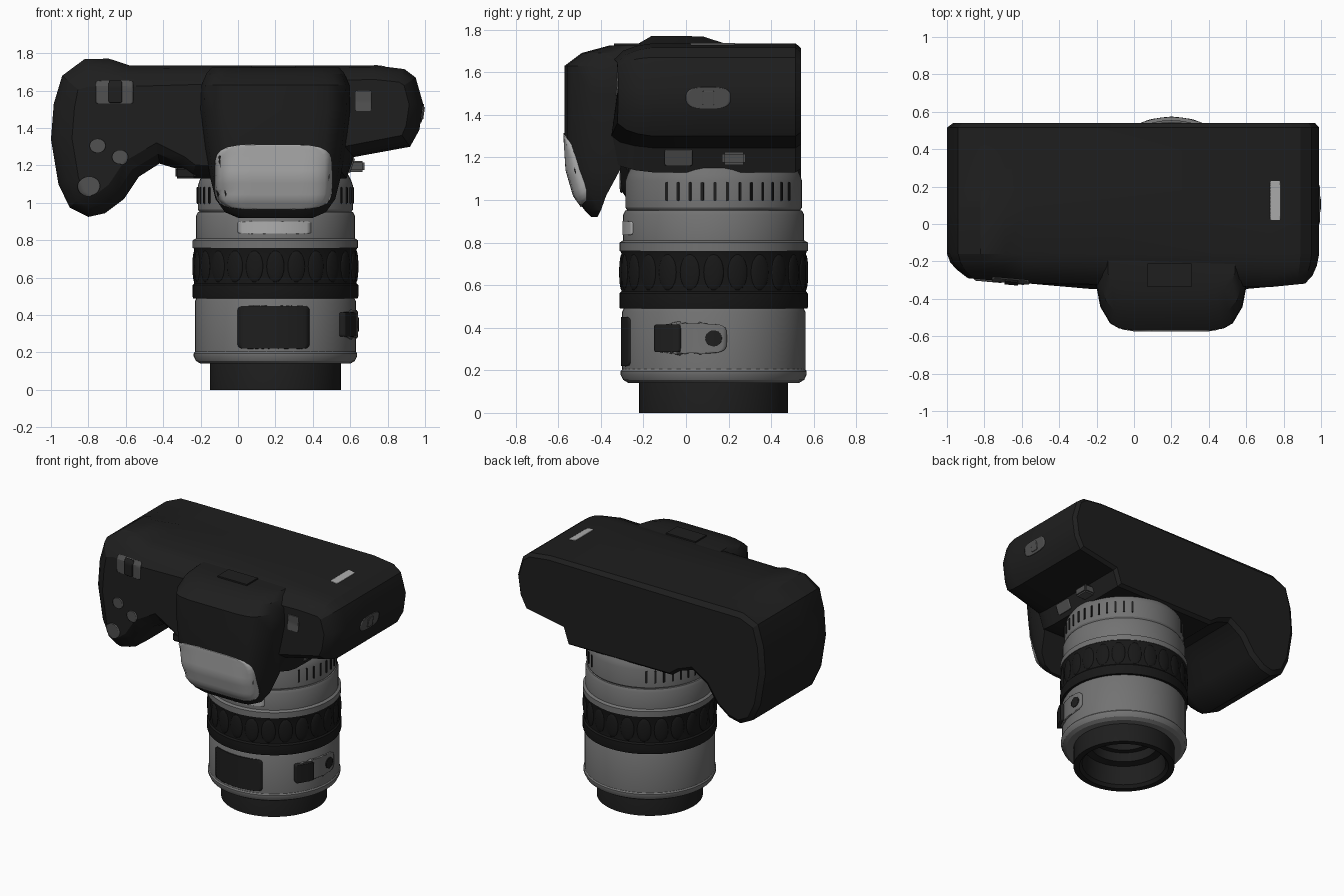
import bpy, bmesh, math
from mathutils import Vector
from mathutils.bvhtree import BVHTree

if "Cube" in bpy.data.objects:
    bpy.data.objects.remove(bpy.data.objects["Cube"])


def material(name, value):
    m = bpy.data.materials.new(name)
    m.use_nodes = True
    colour = (value, value, value, 1)
    m.diffuse_color = colour
    bsdf = m.node_tree.nodes["Principled BSDF"]
    bsdf.inputs["Base Color"].default_value = colour
    bsdf.inputs["Roughness"].default_value = 0.6
    return m


DARK = material("black_plastic", 0.013)
RUBBER = material("black_rubber", 0.009)
BUTTON = material("button_grey", 0.08)
METAL = material("barrel_grey", 0.17)
PALE = material("pale_grey", 0.42)
LENS_X, LENS_Y = 0.2, 0.13


def finish(name, bm, mat, angle=30):
    bmesh.ops.recalc_face_normals(bm, faces=bm.faces)
    mesh = bpy.data.meshes.new(name)
    bm.to_mesh(mesh)
    bm.free()
    ob = bpy.data.objects.new(name, mesh)
    bpy.context.collection.objects.link(ob)
    mesh.materials.append(mat)
    bpy.ops.object.select_all(action='DESELECT')
    ob.select_set(True)
    bpy.context.view_layer.objects.active = ob
    bpy.ops.object.shade_smooth_by_angle(angle=math.radians(angle))
    return ob


def loft(name, rings, mat, caps=True, closed=False, angle=30):
    bm = bmesh.new()
    loops = [[bm.verts.new(p) for p in ring] for ring in rings]
    n = len(loops[0])
    pairs = list(zip(loops, loops[1:])) + ([(loops[-1], loops[0])] if closed else [])
    for a, b in pairs:
        for i in range(n):
            j = (i + 1) % n
            bm.faces.new((a[i], a[j], b[j], b[i]))
    if caps:
        bm.faces.new(loops[0])
        bm.faces.new(loops[-1])
    return finish(name, bm, mat, angle)


def lathe(name, profile, mat, segments=56):
    # Closed (radius, z) section turned about the lens axis
    rings = [[(LENS_X + r * math.cos(2 * math.pi * i / segments),
               LENS_Y + r * math.sin(2 * math.pi * i / segments), z)
              for i in range(segments)] for r, z in profile]
    return loft(name, rings, mat, caps=False, closed=True)


def box(name, centre, size, mat, bevel=0.01, turn=0):
    bm = bmesh.new()
    bmesh.ops.create_cube(bm, size=1)
    for v in bm.verts:
        v.co = Vector([c * s for c, s in zip(v.co, size)])
    bmesh.ops.bevel(bm, geom=bm.edges[:], offset=bevel, segments=2, affect='EDGES')
    ob = finish(name, bm, mat)
    ob.location = centre
    ob.rotation_euler.z = turn
    return ob


def inlay(name, target, view, centre, size, mat, lift=0.006, power=14, steps=16):
    # Rounded patch laid over the target's surface, seen along one axis
    place, ray = {"front": (lambda a, b: (a, -3, b), Vector((0, 1, 0))),
                  "side": (lambda a, b: (3, a, b), Vector((-1, 0, 0))),
                  "top": (lambda a, b: (a, b, 3), Vector((0, 0, -1)))}[view]
    src = bmesh.new()
    src.from_mesh(target.data)
    tree = BVHTree.FromBMesh(src)
    src.free()
    bm = bmesh.new()
    rows = []
    for j in range(steps + 1):
        v = 0.999 * math.sin(math.pi * (j / steps - 0.5))
        half = (1 - abs(v) ** power) ** (1 / power)
        row = []
        for i in range(steps + 1):
            u = half * (2 * i / steps - 1)
            start = Vector(place(centre[0] + u * size[0] / 2, centre[1] + v * size[1] / 2))
            hit = tree.ray_cast(start, ray)[0]
            row.append(bm.verts.new(hit) if hit else None)
        rows.append(row)
    for a, b in zip(rows, rows[1:]):
        for i in range(steps):
            quad = (a[i], a[i + 1], b[i + 1], b[i])
            if all(quad):
                bm.faces.new(quad)
    ob = finish(name, bm, mat)
    mod = ob.modifiers.new("thickness", 'SOLIDIFY')
    mod.thickness = lift * 2
    mod.offset = 0
    return ob


# Body: front outline with the grip, lofted from back to front
outline = [(-0.58, 1.735), (-0.69, 1.735), (-0.82, 1.733), (-0.94, 1.68), (-0.985, 1.53),
           (-1, 1.34), (-0.96, 1.1), (-0.9, 0.975), (-0.8, 0.925), (-0.71, 0.945),
           (-0.61, 1.02), (-0.53, 1.14), (-0.42, 1.21), (-0.32, 1.18), (-0.25, 1.13),
           (0.58, 1.13), (0.62, 1.245), (0.92, 1.3), (0.97, 1.39), (0.99, 1.53),
           (0.95, 1.67), (0.89, 1.715), (0.73, 1.735)]


def inset(points, amount):
    result = []
    for i, p in enumerate(points):
        p = Vector(p)
        d1 = (p - Vector(points[i - 1])).normalized()
        d2 = (Vector(points[(i + 1) % len(points)]) - p).normalized()
        n = Vector((-d1.y - d2.y, d1.x + d2.x)).normalized()
        result.append(p + n * amount * (1.5 if p.x < -0.4 else 1))
    return result


def front_depth(x):
    if x < -0.2:
        return -0.28 - 0.07 * (x + 1) / 0.8
    return -0.35 + 0.04 * max(0, x - 0.6) / 0.4


def body_ring(y, amount, swell, follow):
    ring = []
    for (ox, oz), p in zip(outline, inset(outline, amount)):
        lift = swell if ox < -0.6 and oz > 1.7 else 0
        ring.append((p.x, y + follow * (front_depth(p.x) + 0.35), p.y + lift))
    return ring


body = loft("camera_body", [body_ring(*r) for r in (
    (0.54, 0.022, 0, 0), (0.515, 0, 0, 0), (0.18, 0, 0, 0), (0.08, 0, 0.033, 0),
    (-0.16, 0, 0.036, 0), (-0.24, 0.012, 0.02, 0.5), (-0.31, 0.035, 0, 1),
    (-0.35, 0.075, 0, 1))], DARK, angle=25)

# Viewfinder hump with overhanging flash hood: height, half width, back, front
levels = [(0.92, 0.2, -0.415, -0.445), (0.95, 0.27, -0.4, -0.475), (1.02, 0.32, -0.375, -0.525),
          (1.14, 0.35, -0.31, -0.56), (1.3, 0.375, -0.25, -0.57), (1.5, 0.4, -0.25, -0.57),
          (1.63, 0.395, -0.25, -0.57), (1.69, 0.37, -0.22, -0.49), (1.725, 0.34, -0.18, -0.36)]


def hood_ring(z, w, back, front):
    side = min(back - 0.005, max(-0.34, front + 0.1))
    d = front - side
    half = [(w, back), (w, side), (0.95 * w, side + 0.45 * d),
            (0.82 * w, side + 0.83 * d), (0.7 * w, side + 0.95 * d), (0.5 * w, front)]
    pts = half + [(-x, y) for x, y in reversed(half)]
    return [(LENS_X + x, y, z) for x, y in pts]


hood = loft("viewfinder_hump", [hood_ring(*lv) for lv in levels], DARK)
inlay("flash_window", hood, "front", (0.19, 1.14), (0.62, 0.34), PALE, power=5)
frame = box("eyepiece_frame", (0.19, -0.275, 1.715), (0.26, 0.15, 0.04), DARK, 0.012)
inlay("eyepiece_glass", frame, "top", (0.19, -0.275), (0.15, 0.09), PALE, power=3)

# Lens barrel sections, from the open front end up to the mount
lathe("front_barrel", [(0.35, 0), (0.35, 0.2), (0.3, 0.34), (0.17, 0.3), (0.19, 0.24),
                       (0.23, 0.24), (0.23, 0.17), (0.28, 0.16), (0.29, 0.02), (0.31, 0)], DARK)
lathe("front_glass", [(0.24, 0.3), (0.2, 0.29), (0.1, 0.275), (0.002, 0.27), (0.002, 0.32),
                      (0.24, 0.32)], RUBBER)
barrel = lathe("zoom_barrel", [(0.33, 0.14), (0.4, 0.14), (0.425, 0.155), (0.437, 0.18),
                               (0.437, 0.195), (0.43, 0.205), (0.43, 0.475), (0.42, 0.495),
                               (0.33, 0.495)], METAL)
lathe("grip_ring", [(0.33, 0.49), (0.44, 0.49), (0.443, 0.5), (0.443, 0.56), (0.434, 0.57),
                    (0.434, 0.75), (0.44, 0.765), (0.33, 0.765)], RUBBER)
collar = lathe("scale_collar", [(0.33, 0.76), (0.442, 0.76), (0.442, 0.8), (0.425, 0.81),
                                (0.425, 0.93), (0.415, 0.95), (0.395, 0.955), (0.33, 0.955)], METAL)
lathe("mount_ring", [(0.33, 0.95), (0.405, 0.95), (0.415, 0.965), (0.415, 1.09),
                     (0.405, 1.12), (0.39, 1.15), (0.33, 1.15)], METAL)

# Oval pads around the rubber ring
for k in range(24):
    a = 2 * math.pi * k / 24
    bm = bmesh.new()
    bmesh.ops.create_uvsphere(bm, u_segments=16, v_segments=10, radius=1)
    for v in bm.verts:
        v.co = Vector((v.co.x * 0.012, v.co.y * 0.047, v.co.z * 0.085))
    pad = finish("grip_pad", bm, RUBBER)
    pad.location = (LENS_X + 0.432 * math.cos(a), LENS_Y + 0.432 * math.sin(a), 0.66)
    pad.rotation_euler.z = a

# Ribs in a group on each side of the mount ring
for side in (1, -1):
    for k in range(12):
        a = math.radians(-32 + 8.2 * k)
        box("mount_rib", (LENS_X + side * 0.413 * math.cos(a), LENS_Y + 0.413 * math.sin(a), 1.04),
            (0.016, 0.014, 0.09), DARK, 0.003, side * a)

# Lens plates and switch
inlay("name_plate", barrel, "front", (0.19, 0.335), (0.38, 0.23), DARK)
inlay("scale_window", collar, "front", (0.195, 0.868), (0.39, 0.065), PALE, 0.004)
inlay("switch_plate", barrel, "side", (0.03, 0.35), (0.32, 0.14), METAL, 0.012, 5)
inlay("switch_slider", barrel, "side", (-0.075, 0.35), (0.11, 0.13), DARK, 0.035)
inlay("switch_button", barrel, "side", (0.13, 0.35), (0.075, 0.075), DARK, 0.018, 2)

# Controls on the body
inlay("dial_plate", body, "front", (-0.66, 1.59), (0.2, 0.12), BUTTON, 0.006)
inlay("dial_wheel", body, "front", (-0.655, 1.59), (0.07, 0.11), DARK, 0.016)
inlay("sensor_window", body, "front", (0.67, 1.545), (0.085, 0.11), BUTTON)
for x, z, d in ((-0.75, 1.305, 0.085), (-0.63, 1.245, 0.085), (-0.795, 1.09, 0.115)):
    inlay("grip_button", body, "front", (x, z), (d, d * 0.9), BUTTON, 0.01, 2)
inlay("end_switch", body, "side", (0.105, 1.48), (0.21, 0.1), BUTTON, 0.006, 3)
inlay("end_switch_slider", body, "side", (0.105, 1.48), (0.055, 0.065), BUTTON, 0.012)
inlay("top_mark", body, "top", (0.755, 0.125), (0.055, 0.21), PALE, 0.003)
inlay("lower_plate", body, "side", (-0.035, 1.2), (0.13, 0.075), BUTTON, 0.008)
box("release_knob", (0.63, 0.225, 1.195), (0.09, 0.11, 0.06), BUTTON)
box("side_lug", (-0.28, -0.2, 1.16), (0.11, 0.16, 0.06), DARK)
